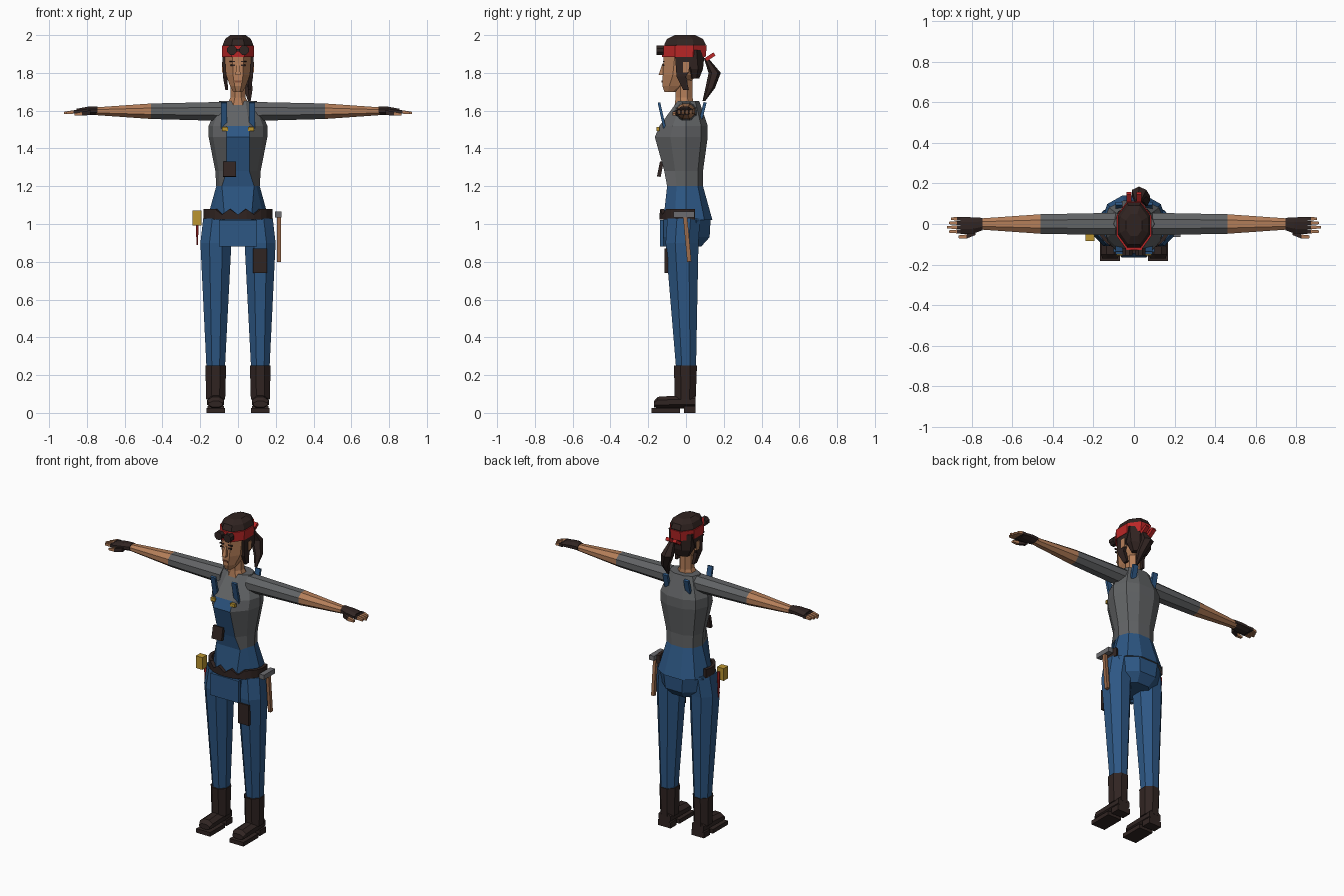
import bpy, bmesh, math
from mathutils import Vector, Euler

default_cube = bpy.data.objects.get("Cube")
if default_cube:
    bpy.data.objects.remove(default_cube, do_unlink=True)


def material(name, *rgb):
    mat = bpy.data.materials.new(name)
    mat.use_nodes = True
    mat.diffuse_color = (*rgb, 1)
    mat.node_tree.nodes["Principled BSDF"].inputs["Base Color"].default_value = (*rgb, 1)
    return mat


DENIM = material("denim blue", .026, .095, .23)
SHIRT = material("shirt grey", .12, .125, .13)
SKIN = material("skin", .46, .21, .1)
LEATHER = material("dark leather", .03, .018, .016)
HAIR = material("hair brown", .03, .017, .015)
RED = material("red", .5, .02, .02)
YELLOW = material("yellow", .5, .3, .03)
WOOD = material("wood", .34, .15, .07)
STEEL = material("steel grey", .15, .15, .16)
LIP = material("lip brown", .24, .08, .04)

# Landmark heights
ANKLE, HIP, BELT, WAIST, BUST = .25, .9, 1.05, 1.2, 1.46
BIB_TOP, ARM, COLLAR, EYES, BAND, CROWN = 1.52, 1.6, 1.65, 1.84, 1.92, 2


def finish(name, bm, mats, pair=False):
    """Turn the bmesh into an object; a pair is mirrored to the other side."""
    bmesh.ops.recalc_face_normals(bm, faces=bm.faces)
    mesh = bpy.data.meshes.new(name)
    bm.to_mesh(mesh)
    bm.free()
    for mat in mats:
        mesh.materials.append(mat)
    part = bpy.data.objects.new(name, mesh)
    bpy.context.collection.objects.link(part)
    if pair:
        part.modifiers.new("mirror", "MIRROR")
    return part


def bridge(name, rings, mats, rule, pair=False):
    """Join closed rings of points; rule(segment, side) picks the material."""
    bm = bmesh.new()
    loops = [[bm.verts.new(point) for point in ring] for ring in rings]
    for i, (low, high) in enumerate(zip(loops, loops[1:])):
        for j in range(len(low)):
            face = bm.faces.new((low[j - 1], low[j], high[j], high[j - 1]))
            face.material_index = rule(i, j)
    bm.faces.new(loops[0])
    bm.faces.new(loops[-1]).material_index = rule(len(rings) - 2, 1)
    return finish(name, bm, mats, pair)


def limb(name, mats, path, radii, sides=8, pair=False):
    """Loft along a path; the last material covers the last segment."""
    path = [Vector(point) for point in path]
    span = path[-1] - path[0]
    axis = max(range(3), key=lambda i: abs(span[i]))
    across = [i for i in range(3) if i != axis]
    rings = []
    for centre, radius in zip(path, radii):
        ring = []
        for j in range(sides):
            angle = math.tau * (j + .5) / sides
            point = centre.copy()
            point[across[0]] += radius[0] * math.cos(angle) / math.cos(math.pi / sides)
            point[across[1]] += radius[1] * math.sin(angle) / math.cos(math.pi / sides)
            ring.append(point)
        rings.append(ring)
    last = len(path) - 2
    return bridge(name, rings, mats, lambda i, j: (len(mats) - 1) * (i == last), pair)


def tower(name, mat, *rows):
    """Centred upright loft; each row is height, half width, front, back."""
    path = [(0, (front + back) / 2, z) for z, width, front, back in rows]
    radii = [(width, (back - front) / 2) for z, width, front, back in rows]
    return limb(name, [mat], path, radii)


def box(name, mat, at, size, tilt=0, pair=False):
    """Box tilted about the x axis."""
    bm = bmesh.new()
    bmesh.ops.create_cube(bm, size=1)
    turn = Euler((tilt, 0, 0)).to_matrix()
    for vert in bm.verts:
        vert.co = turn @ (vert.co * Vector(size)) + Vector(at)
    return finish(name, bm, [mat], pair)


# Torso: shirt, with the overalls on the low faces and the front bib
torso_rows = [(BELT - .03, .165, -.12, .14, .07), (WAIST, .115, -.1, .09, .085),
              (WAIST + .08, .12, -.115, .09, .06), (BUST, .155, -.165, .115, .06),
              (BIB_TOP, .155, -.14, .115, .06), (COLLAR, .1, -.045, .07, .04)]
torso_rings = []
for z, width, front, back, bib in torso_rows:
    half = [(bib, front), (.85 * width, front / 2), (width, 0), (.8 * width, .7 * back),
            (.35 * width, back)]
    outline = half + [(-x, y) for x, y in reversed(half)]
    torso_rings.append([(x, y, z) for x, y in outline])
bridge("torso", torso_rings, [SHIRT, DENIM],
       lambda i, j: int(i == 0 or (j == 0 and i < 4)))

# Hips, zigzag belt and patches
tower("pelvis", DENIM, (HIP - .02, .1, -.12, .08), (HIP + .03, .14, -.13, .125),
      (BELT - .03, .16, -.125, .13))
box("front_flap", DENIM, at=(0, -.128, .95), size=(.2, .02, .14))
bm = bmesh.new()
columns = []
steps = 16
for i in range(steps + 1):
    angle = math.radians(220) * (i / steps - .5)
    x, y = .185 * math.sin(angle), -.14 * math.cos(angle)
    top = BELT + (.03 if i % 2 or abs(x) > .15 else 0)
    columns.append((bm.verts.new((x, y, top)), bm.verts.new((x, y, BELT - .025))))
for (top, low), (next_top, next_low) in zip(columns, columns[1:]):
    bm.faces.new((top, low, next_low, next_top))
belt = finish("belt", bm, [LEATHER])
thickness = belt.modifiers.new("thickness", "SOLIDIFY")
thickness.thickness = .02
box("bib_patch", LEATHER, at=(-.045, -.136, 1.29), size=(.07, .02, .08), tilt=-.2)
box("thigh_patch", LEATHER, at=(.117, -.104, .805), size=(.075, .02, .13))

# Neck, head and face
tower("neck", SKIN, (COLLAR - .02, .06, -.06, .04), (COLLAR + .02, .04, -.055, .035),
      (EYES, .04, -.055, .035))
tower("head", SKIN, (1.7, .025, -.115, -.05), (1.73, .042, -.125, 0),
      (1.79, .064, -.123, .06), (BAND, .072, -.117, .09))
limb("nose", [SKIN], [(0, -.125, 1.79), (0, -.115, EYES + .01)],
     [(.014, .02), (.006, .01)], sides=4)
box("mouth", LIP, at=(0, -.124, 1.755), size=(.034, .009, .01))
box("eye", LEATHER, at=(.028, -.119, EYES), size=(.022, .009, .009), pair=True)
box("eyebrow", HAIR, at=(.03, -.118, EYES + .02), size=(.03, .009, .007), pair=True)
box("ear", SKIN, at=(.078, 0, EYES - .01), size=(.014, .03, .055), pair=True)

# Hair, headband and goggles
tower("hair_cap", HAIR, (BAND, .08, -.115, .1), (BAND + .03, .08, -.115, .105),
      (CROWN - .02, .068, -.1, .09), (CROWN, .04, -.06, .05))
tower("hair_back", HAIR, (1.77, .05, .02, .07), (1.82, .076, 0, .09), (BAND, .08, -.05, .1))
limb("side_lock", [HAIR], [(.06, 0, 1.71), (.068, -.025, 1.78), (.07, 0, BAND)],
     [(.007, .015), (.012, .025), (.012, .06)], sides=4, pair=True)
limb("ponytail", [HAIR],
     [(.06, .094, COLLAR), (.054, .128, 1.72), (.025, .152, 1.8), (.02, .105, 1.88)],
     [(.007, .006), (.024, .022), (.035, .028), (.013, .01)], sides=6)
tower("headband", RED, (BAND - .035, .084, -.126, .104), (BAND + .025, .086, -.128, .11))
box("band_knot", RED, at=(.025, .128, BAND - .035), size=(.025, .055, .02), tilt=.6, pair=True)
limb("goggle_lens", [LEATHER], [(.032, -.155, BAND), (.032, -.12, BAND)],
     [(.025, .025)] * 2, pair=True)
box("goggle_bridge", LEATHER, at=(0, -.138, BAND), size=(.03, .014, .014))

# Arms and gloved hands
limb("upper_arm", [SHIRT], [(.09, 0, ARM - .004), (.46, 0, ARM - .003)],
     [(.055, .05), (.048, .041)], pair=True)
limb("forearm", [SKIN], [(.46, 0, ARM - .003), (.76, 0, ARM - .003)],
     [(.048, .041), (.027, .02)], pair=True)
limb("glove", [LEATHER], [(.745, 0, ARM), (.79, -.007, ARM), (.855, -.008, ARM - .006)],
     [(.03, .022), (.04, .022), (.042, .016)], pair=True)
for i in range(4):
    y = -.037 + .021 * i
    tip = .92 - .01 * abs(i - 1)
    limb("finger", [LEATHER, SKIN],
         [(.85, y, ARM - .007), (.872, y, ARM - .007), (tip, y, ARM - .012)],
         [(.009, .01), (.009, .009), (.006, .006)], sides=4, pair=True)
limb("thumb", [LEATHER, SKIN],
     [(.78, -.042, ARM - .01), (.825, -.062, ARM - .016), (.865, -.063, ARM - .02)],
     [(.012, .013), (.01, .01), (.007, .006)], sides=4, pair=True)

# Trouser legs and boots
limb("leg", [DENIM], [(.118, 0, ANKLE - .01), (.117, -.021, HIP), (.102, -.012, BELT - .02)],
     [(.049, .053), (.082, .087), (.082, .087)], pair=True)
limb("boot_shaft", [LEATHER], [(.118, -.004, .07), (.118, -.003, ANKLE)],
     [(.05, .055), (.055, .061)], pair=True)
limb("boot_foot", [LEATHER], [(.118, -.17, .046), (.118, -.15, .055), (.118, .05, .06)],
     [(.037, .016), (.045, .03), (.042, .038)], pair=True)
box("boot_sole", LEATHER, at=(.118, -.108, .013), size=(.098, .15, .026), pair=True)
box("boot_heel", LEATHER, at=(.118, .02, .018), size=(.088, .06, .036), pair=True)

# Overall straps and buckles
box("front_strap", DENIM, at=(.074, -.128, 1.575), size=(.034, .014, .14), tilt=.22, pair=True)
box("back_strap", DENIM, at=(.074, .09, ARM), size=(.034, .016, .09), tilt=-.25, pair=True)
box("buckle", YELLOW, at=(.07, -.148, BIB_TOP - .017), size=(.032, .016, .02), pair=True)

# Tools hanging from the belt
box("hammer_head", STEEL, at=(.212, -.01, BELT), size=(.034, .11, .03))
box("hammer_handle", WOOD, at=(.217, .006, .925), size=(.02, .022, .25), tilt=.09)
box("tape_measure", YELLOW, at=(-.217, -.06, 1.032), size=(.046, .045, .078))
limb("screwdriver", [RED], [(-.216, -.02, HIP - .01), (-.216, -.02, HIP + .05), (-.216, -.02, BELT)],
     [(.003, .003), (.006, .006), (.008, .008)], sides=6)
